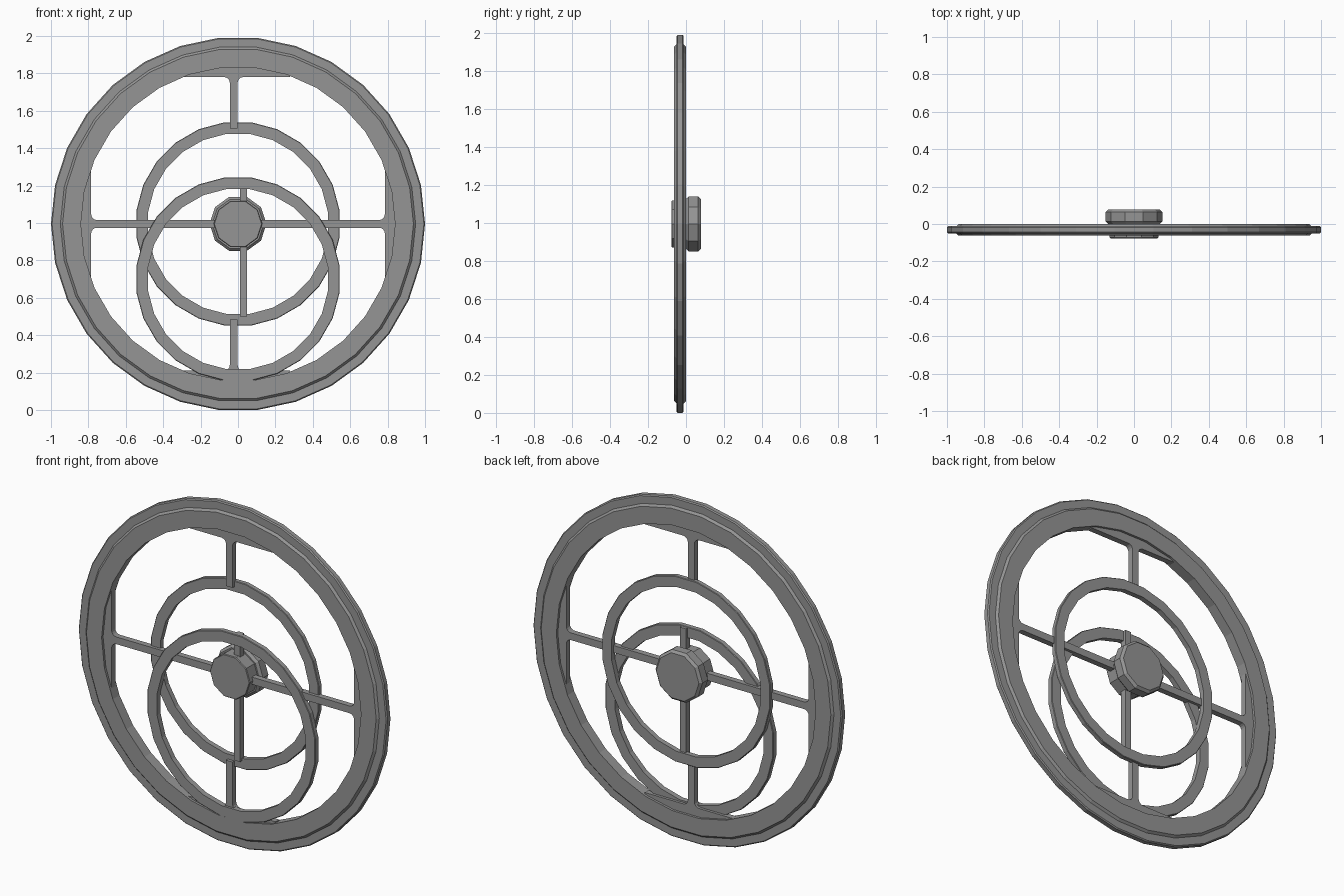
import bpy, bmesh
from math import sin, cos, pi
from mathutils import Matrix, Vector

if "Cube" in bpy.data.objects:
    bpy.data.objects.remove(bpy.data.objects["Cube"])

CZ = 0.995  # height of the wheel axis

grey = bpy.data.materials.new("grey metal")
grey.use_nodes = True
colour = (0.3, 0.3, 0.3, 1)
grey.diffuse_color = colour
grey.node_tree.nodes["Principled BSDF"].inputs["Base Color"].default_value = colour


def finish(name, bm):
    bmesh.ops.recalc_face_normals(bm, faces=bm.faces)
    mesh = bpy.data.meshes.new(name)
    bm.to_mesh(mesh)
    bm.free()
    mesh.materials.append(grey)
    obj = bpy.data.objects.new(name, mesh)
    bpy.context.collection.objects.link(obj)
    return obj


def lathe(name, profile, sides, z=CZ, turn=0.0, closed=True):
    """Spin (radius, y) points round the y axis; open profiles get end caps."""
    bm = bmesh.new()
    loops = []
    for r, y in profile:
        angles = [2 * pi * (i + turn) / sides for i in range(sides)]
        loops.append([bm.verts.new((r * cos(a), y, z + r * sin(a))) for a in angles])
    pairs = list(zip(loops, loops[1:]))
    if closed:
        pairs.append((loops[-1], loops[0]))
    for a, b in pairs:
        for i in range(sides):
            j = (i + 1) % sides
            bm.faces.new((a[i], a[j], b[j], b[i]))
    if not closed:
        bm.faces.new(loops[0])
        bm.faces.new(loops[-1])
    return finish(name, bm)


def ring(name, outer, inner, front, back, sides, z=CZ, turn=0.0, c=0.006):
    return lathe(name, [(inner, front), (outer - c, front), (outer, front + c),
                        (outer, back - c), (outer - c, back), (inner, back)], sides, z, turn)


def disc(name, radius, front, back, sides, c):
    return lathe(name, [(radius - c, front), (radius, front + c),
                        (radius, back - c), (radius - c, back)], sides, closed=False)


def prism(name, outline, front, back, matrix):
    """Extrude an (x, z) outline along y."""
    bm = bmesh.new()
    face = bm.faces.new([bm.verts.new((x, front, z)) for x, z in outline])
    new = bmesh.ops.extrude_face_region(bm, geom=[face])["geom"]
    bmesh.ops.translate(bm, vec=(0, back - front, 0),
                        verts=[v for v in new if isinstance(v, bmesh.types.BMVert)])
    bmesh.ops.transform(bm, matrix=matrix, verts=bm.verts)
    return finish(name, bm)


# Rim: a broad flange with a thinner tread round it
ring("rim_flange", 0.95, 0.84, -0.062, 0.0, 30, c=0.012)
ring("rim_tread", 1.0, 0.9, -0.05, -0.012, 30)

# Two overlapping inner hoops
ring("rear_hoop", 0.548, 0.485, -0.03, 0.0, 24, turn=0.5, c=0.003)
ring("front_hoop", 0.548, 0.485, -0.062, -0.03, 24, z=0.7, turn=0.5, c=0.003)


# Spokes: bar, filleted foot and a chord plate tucked into the rim
def spoke(name, turn, start, shift):
    half, chord, fillet = 0.021, 0.785, 0.03
    side = [(half, start)]
    for i in range(5):
        a = pi / 2 * i / 4
        side.append((half + fillet * (1 - cos(a)), chord - fillet * (1 - sin(a))))
    side += [(0.3, chord), (0.3, 0.85)]
    outline = side + [(-x, z) for x, z in reversed(side)]
    place = Matrix.Translation(Vector((shift, 0, CZ))) @ Matrix.Rotation(turn, 4, 'Y')
    prism(name, outline, -0.048, -0.014, place)


spoke("top_spoke", 0, 0.51, -0.023)
spoke("left_spoke", pi / 2, 0.05, 0)
spoke("bottom_spoke", pi, 0.51, -0.023)
spoke("right_spoke", -pi / 2, 0.05, 0)

# Offset upright joining the hub to both hoops
prism("hub_upright", [(0.01, 0.5), (0.048, 0.5), (0.048, 1.24), (0.01, 1.24)],
      -0.05, -0.012, Matrix.Identity(4))

# Hub
disc("hub_front", 0.13, -0.077, 0.005, 10, 0.004)
disc("hub_back", 0.152, 0.0, 0.078, 10, 0.014)
